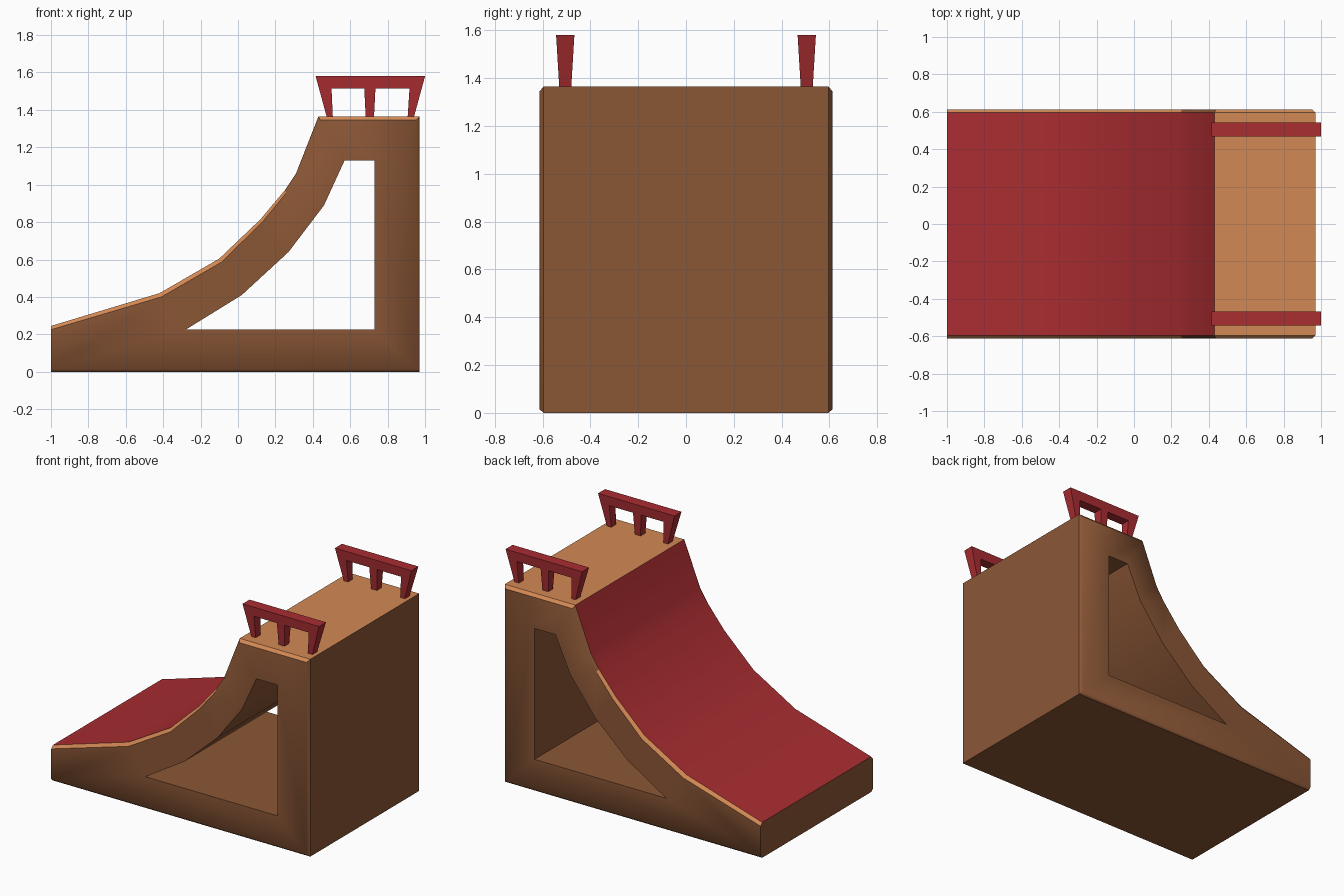
import bpy, bmesh
from math import radians

if "Cube" in bpy.data.objects:
    bpy.data.objects.remove(bpy.data.objects["Cube"])


def material(name, rgb):
    m = bpy.data.materials.new(name)
    m.diffuse_color = (*rgb, 1)
    m.use_nodes = True
    m.node_tree.nodes["Principled BSDF"].inputs["Base Color"].default_value = m.diffuse_color
    return m


brown = material("dark wood", (0.26, 0.095, 0.037))
orange = material("light wood", (0.65, 0.25, 0.089))
red = material("red paint", (0.40, 0.026, 0.031))


def make_object(bm, name, mats):
    bmesh.ops.recalc_face_normals(bm, faces=bm.faces)
    me = bpy.data.meshes.new(name)
    bm.to_mesh(me)
    bm.free()
    for m in mats:
        me.materials.append(m)
    ob = bpy.data.objects.new(name, me)
    bpy.context.collection.objects.link(ob)
    return ob


def loop(bm, pts, y):
    return [bm.verts.new((x, y, z)) for x, z in pts]


def bridge(bm, a, b, mat=lambda i: 0):
    n = len(a)
    for i in range(n):
        j = (i + 1) % n
        f = bm.faces.new((a[i], a[j], b[j], b[i]))
        f.material_index = mat(i)


# Ramp body: outer profile, chamfered side profile and triangular window
outer = [(-1, 0), (0.97, 0), (0.97, 1.365), (0.43, 1.365), (0.31, 1.06),
         (0.25, 0.97), (0.12, 0.815), (-0.1, 0.605), (-0.42, 0.42), (-1, 0.245)]
inset = [(-1, 0.015), (0.953, 0.015), (0.953, 1.345), (0.44, 1.345), (0.32, 1.05),
         (0.257, 0.955), (0.13, 0.80), (-0.09, 0.585), (-0.41, 0.40), (-1, 0.225)]
window = [(-0.28, 0.225), (0.73, 0.225), (0.73, 1.13), (0.57, 1.13),
          (0.46, 0.89), (0.27, 0.64), (0.02, 0.41)]

bm = bmesh.new()
rims, holes = [], []
for s in (-1, 1):
    rim = loop(bm, outer, s * 0.595)
    side = loop(bm, inset, s * 0.613)
    hole = loop(bm, window, s * 0.613)
    # chamfer: light wood along the platform and the lower slope
    bridge(bm, rim, side, lambda i: 1 if i == 2 or 5 <= i <= 8 else 0)
    edges = []
    for ring in (side, hole):
        for i in range(len(ring)):
            pair = (ring[i], ring[(i + 1) % len(ring)])
            edges.append(bm.edges.get(pair) or bm.edges.new(pair))
    bmesh.ops.triangle_fill(bm, edges=edges, use_beauty=True)
    rims.append(rim)
    holes.append(hole)
# slope is red, platform light wood, the rest dark wood
bridge(bm, *rims, lambda i: 1 if i == 2 else 2 if 3 <= i <= 8 else 0)
bridge(bm, *holes)
bmesh.ops.recalc_face_normals(bm, faces=bm.faces)

# Smooth the slope and the soft brown side edges, keep the rest crisp
for f in bm.faces:
    f.smooth = True
for e in bm.edges:
    a, b = e.link_faces
    flat = any(max(abs(f.normal.x), abs(f.normal.z)) > 0.99 for f in (a, b))
    e.smooth = (a.material_index == b.material_index and not flat
                and e.calc_face_angle() < radians(60))
make_object(bm, "ramp_body", (brown, orange, red))

# Guard rails: three-legged profile whose thickness grows with height
rail = [(0.415, 1.58), (0.475, 1.36), (0.507, 1.36), (0.50, 1.515),
        (0.675, 1.515), (0.683, 1.36), (0.727, 1.36), (0.735, 1.515),
        (0.917, 1.515), (0.907, 1.36), (0.94, 1.36), (1.0, 1.58)]
for name, yc in (("front_rail", -0.505), ("back_rail", 0.505)):
    bm = bmesh.new()
    rings = []
    for s in (-1, 1):
        ring = [bm.verts.new((x, yc + s * (0.025 + (z - 1.36) * 0.06), z))
                for x, z in rail]
        bm.faces.new(ring)
        rings.append(ring)
    bridge(bm, *rings)
    make_object(bm, name, (red,))
